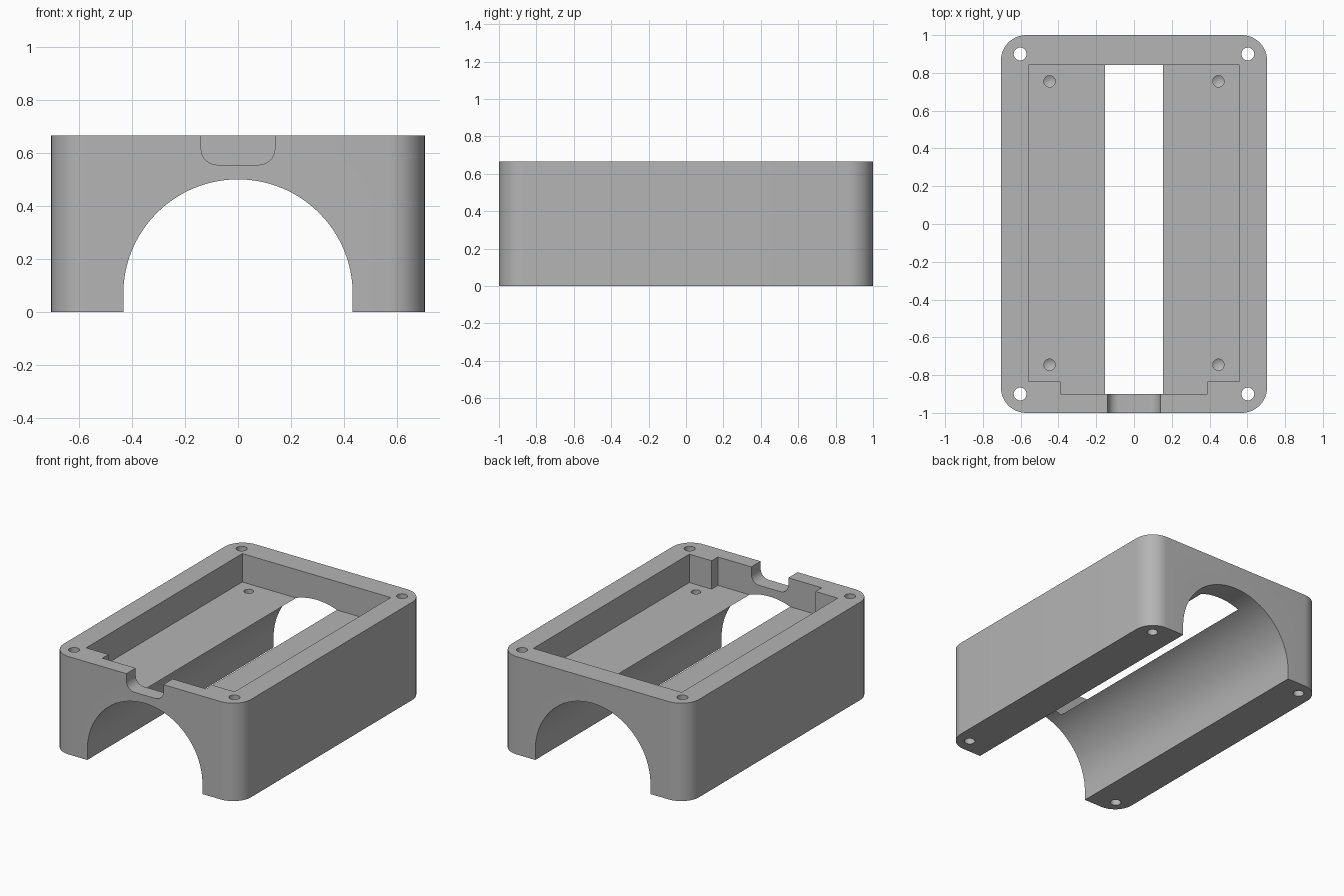
import bpy, bmesh, math
from mathutils import Vector

if "Cube" in bpy.data.objects:
    bpy.data.objects.remove(bpy.data.objects["Cube"], do_unlink=True)

HEIGHT = 0.665
FLOOR = 0.472
ARCH_R, ARCH_Z = 0.433, 0.067

grey = bpy.data.materials.new("plain grey")
grey.use_nodes = True
COLOUR = (0.46, 0.46, 0.46, 1)
grey.diffuse_color = COLOUR
grey.node_tree.nodes["Principled BSDF"].inputs["Base Color"].default_value = COLOUR


def arc(cx, cy, r, start, end, steps):
    """Points along an arc, angles in degrees."""
    angles = [math.radians(start + (end - start) * i / steps) for i in range(steps + 1)]
    return [(cx + r * math.cos(a), cy + r * math.sin(a)) for a in angles]


def circle(cx, cy, r, sides=32):
    return arc(cx, cy, r, 0, 360, sides)[:-1]


def rounded_rect(hx, y0, y1, r, steps=12):
    corners = [(hx - r, y1 - r), (r - hx, y1 - r), (r - hx, y0 + r), (hx - r, y0 + r)]
    return [p for i, (x, y) in enumerate(corners)
            for p in arc(x, y, r, 90 * i, 90 * i + 90, steps)]


def prism(name, outline, low, high, axis="z", tip=0):
    """Extrude an outline along z or y; tip adds a drill point at the low end."""
    bm = bmesh.new()
    place = (lambda p: Vector((p[0], p[1], low))) if axis == "z" else (lambda p: Vector((p[0], low, p[1])))
    base = bm.faces.new([bm.verts.new(place(p)) for p in outline])
    shift = Vector((0, 0, high - low)) if axis == "z" else Vector((0, high - low, 0))
    new = bmesh.ops.extrude_face_region(bm, geom=[base], use_keep_orig=True)["geom"]
    bmesh.ops.translate(bm, vec=shift, verts=[v for v in new if isinstance(v, bmesh.types.BMVert)])
    if tip:
        point = bmesh.ops.poke(bm, faces=[base])["verts"][0]
        point.co.z -= tip
    bmesh.ops.recalc_face_normals(bm, faces=bm.faces)
    mesh = bpy.data.meshes.new(name)
    bm.to_mesh(mesh)
    bm.free()
    obj = bpy.data.objects.new(name, mesh)
    bpy.context.collection.objects.link(obj)
    return obj


# Solid block with rounded upright corners
housing = prism("housing", rounded_rect(0.705, -1, 1, 0.135), 0, HEIGHT)
housing.data.materials.append(grey)

# Arched tunnel running front to back
tunnel = arc(0, ARCH_Z, ARCH_R, 0, 180, 64) + [(-ARCH_R, -0.1), (ARCH_R, -0.1)]
cutters = [prism("tunnel_cutter", tunnel, -1.2, 1.2, "y")]

# Open tray with a shallow step in the front wall
tray = [(0.558, 0.843), (-0.558, 0.843), (-0.558, -0.833), (-0.39, -0.833),
        (-0.39, -0.9), (0.39, -0.9), (0.39, -0.833), (0.558, -0.833)]
cutters.append(prism("tray_cutter", tray, FLOOR, 0.9))

# Cable notch through the front wall
cutters.append(prism("notch_cutter", rounded_rect(0.139, 0.555, 0.9, 0.06), -1.2, -0.87, "y"))

# Corner through holes and blind screw holes
for x in (-1, 1):
    for y in (-1, 1):
        cutters.append(prism("bolt_cutter", circle(x * 0.603, y * 0.9, 0.034), -0.1, 0.9))
        cutters.append(prism("screw_cutter", circle(x * 0.447, y * 0.75 + 0.005, 0.03),
                             FLOOR - 0.15, FLOOR + 0.1, tip=0.018))

for cutter in cutters:
    cutter.hide_render = True
    cut = housing.modifiers.new(cutter.name, "BOOLEAN")
    cut.operation, cut.solver, cut.object = "DIFFERENCE", "EXACT", cutter

# Bake the cuts and drop the cutters
bpy.context.view_layer.update()
graph = bpy.context.evaluated_depsgraph_get()
baked = bpy.data.meshes.new_from_object(housing.evaluated_get(graph))
housing.modifiers.clear()
housing.data = baked
baked.materials.clear()
baked.materials.append(grey)
for poly in baked.polygons:
    poly.material_index = 0
for cutter in cutters:
    bpy.data.objects.remove(cutter, do_unlink=True)

bpy.ops.object.select_all(action="DESELECT")
housing.select_set(True)
bpy.context.view_layer.objects.active = housing
bpy.ops.object.shade_smooth_by_angle(angle=math.radians(30))
